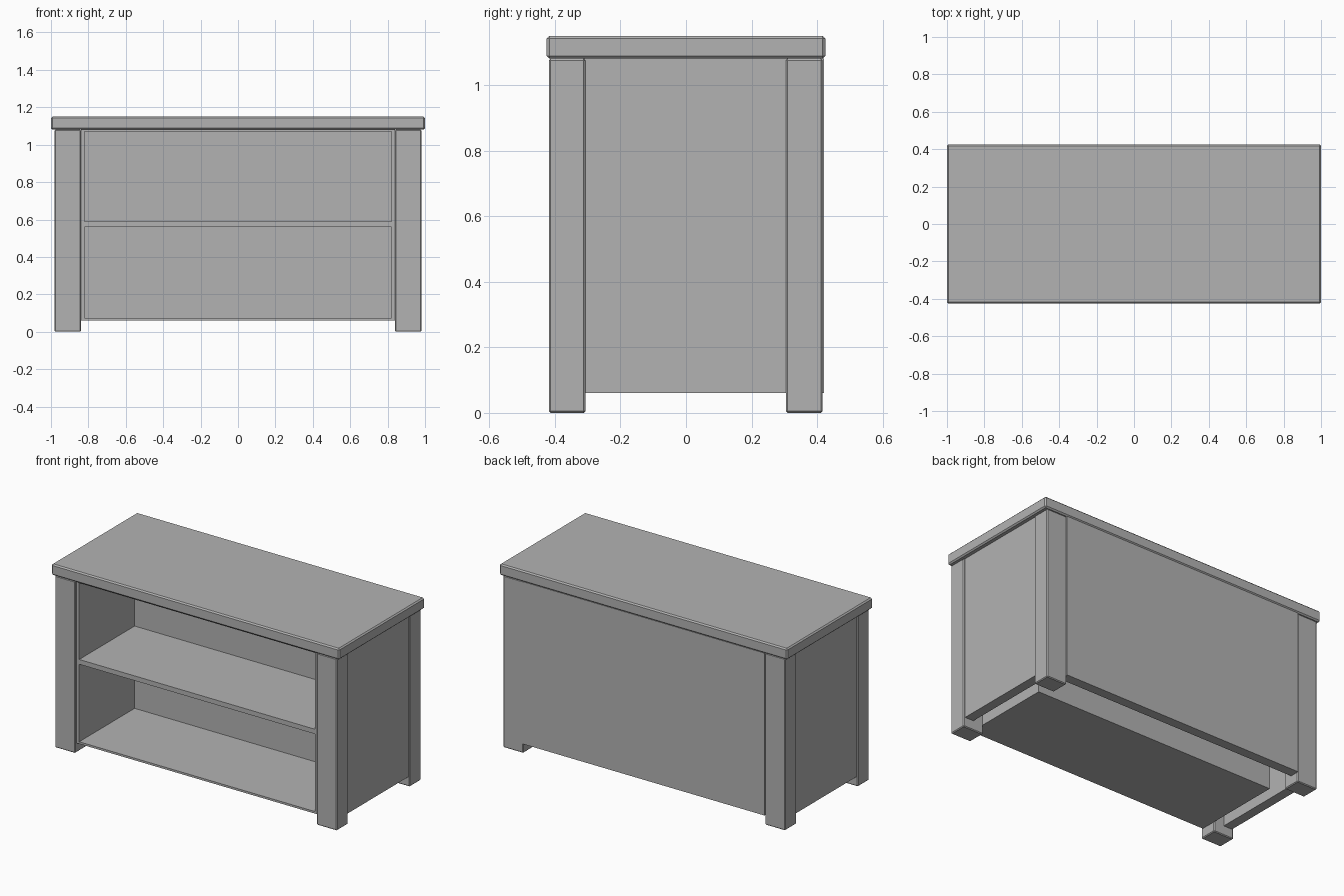
import bpy

cube = bpy.data.objects.get("Cube")
if cube:
    bpy.data.objects.remove(cube, do_unlink=True)

# One plain grey finish
GREY = (0.45, 0.45, 0.45, 1.0)
grey = bpy.data.materials.new("plain_grey")
grey.use_nodes = True
grey.diffuse_color = GREY
grey.node_tree.nodes["Principled BSDF"].inputs["Base Color"].default_value = GREY


def board(name, x, y, z, bevel=0.0):
    """Box spanning the given (min, max) ranges, with optional chamfered edges."""
    spans = (x, y, z)
    bpy.ops.mesh.primitive_cube_add(size=1, location=[(a + b) / 2 for a, b in spans])
    ob = bpy.context.object
    ob.name = name
    ob.scale = [b - a for a, b in spans]
    bpy.ops.object.transform_apply(location=False, rotation=False, scale=True)
    ob.data.materials.append(grey)
    if bevel:
        mod = ob.modifiers.new("chamfer", 'BEVEL')
        mod.width = bevel
        mod.segments = 1
    return ob


TOP_Z = 1.08      # underside of the tabletop
BASE_Z = 0.06     # underside of the panels
LEG_IN, LEG_OUT = 0.84, 0.98
FRONT, BACK = -0.405, 0.175   # depth of the inner shelf unit
WALL = 0.02

# Tabletop
board("tabletop", (-1, 1), (-0.425, 0.425), (TOP_Z, 1.15), 0.008)

# Legs and side panels, mirrored left and right
for side, s in (("left", 1), ("right", -1)):
    def span(a, b):
        return tuple(sorted((s * a, s * b)))

    board(f"front_leg_{side}", span(LEG_IN, LEG_OUT), (-0.418, -0.307), (0, TOP_Z), 0.005)
    board(f"back_leg_{side}", span(LEG_IN, LEG_OUT), (0.305, 0.416), (0, TOP_Z), 0.005)
    board(f"side_panel_{side}", span(0.91, 0.97), (-0.31, 0.31), (BASE_Z, TOP_Z))
    board(f"shelf_unit_wall_{side}", span(LEG_IN - WALL, LEG_IN), (FRONT, BACK), (BASE_Z, TOP_Z))

# Outer back panel, standing just proud of the back legs
board("back_panel", (-LEG_IN, LEG_IN), (0.36, 0.421), (BASE_Z, TOP_Z))

# Inner shelf unit
inner = (-LEG_IN + WALL, LEG_IN - WALL)
board("shelf_unit_back", inner, (BACK - 0.03, BACK), (BASE_Z, TOP_Z))
for name, z in (("bottom_shelf", (BASE_Z, 0.073)),
                ("middle_shelf", (0.56, 0.59)),
                ("shelf_unit_top", (1.07, TOP_Z))):
    board(name, inner, (FRONT, BACK - 0.03), z)
